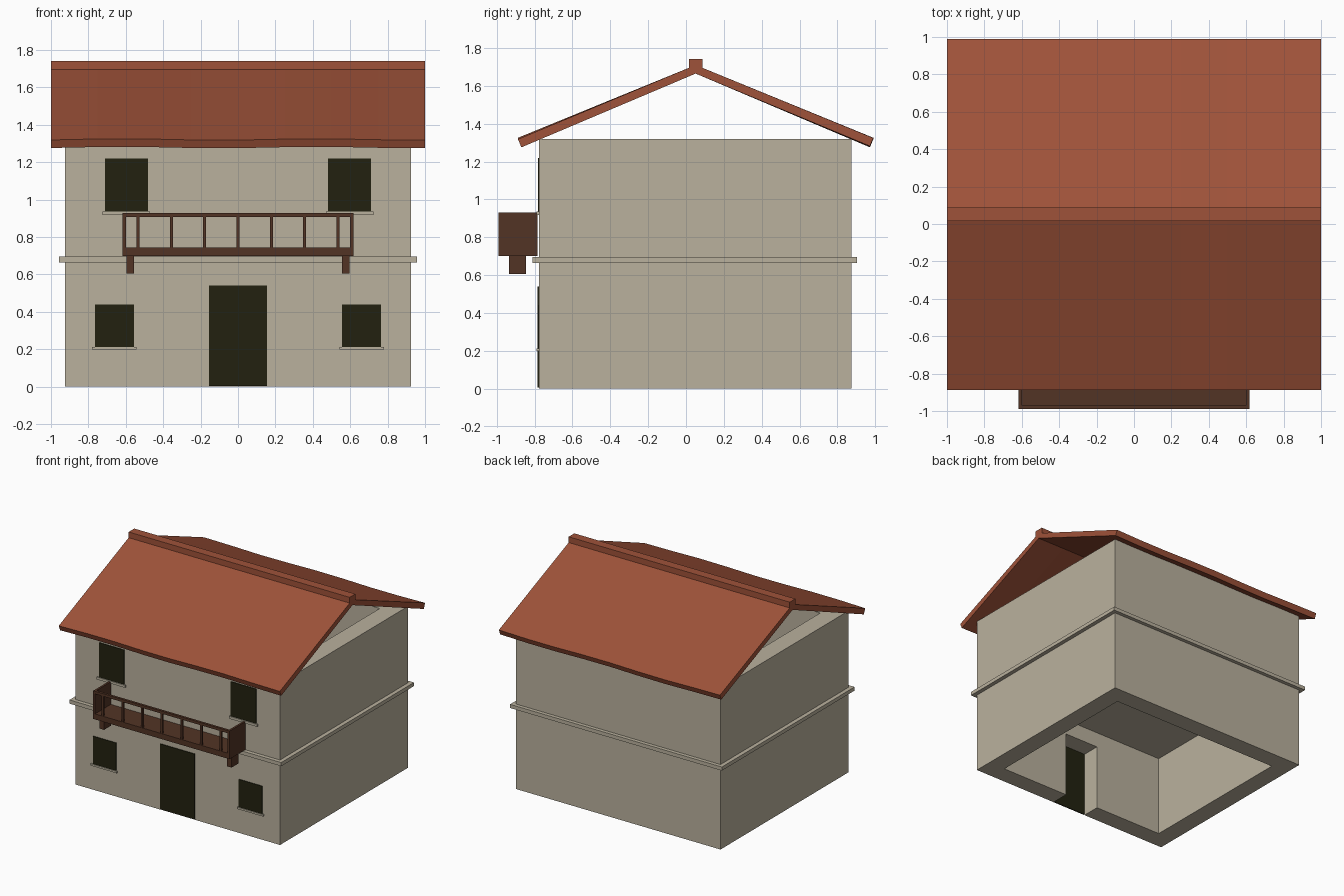
import bpy
import bmesh
import math

if "Cube" in bpy.data.objects:
    bpy.data.objects.remove(bpy.data.objects["Cube"], do_unlink=True)


def material(name, rgb):
    m = bpy.data.materials.new(name)
    m.use_nodes = True
    m.diffuse_color = (*rgb, 1)
    m.node_tree.nodes["Principled BSDF"].inputs["Base Color"].default_value = (*rgb, 1)
    return m


PLASTER = material("plaster", (0.49, 0.44, 0.34))
TILE = material("roof_tile", (0.345, 0.085, 0.041))
WOOD = material("dark_wood", (0.085, 0.034, 0.018))
DARK = material("dark_opening", (0.016, 0.0155, 0.005))


def finish(name, bm, mat):
    bmesh.ops.recalc_face_normals(bm, faces=bm.faces)
    mesh = bpy.data.meshes.new(name)
    bm.to_mesh(mesh)
    bm.free()
    mesh.materials.append(mat)
    ob = bpy.data.objects.new(name, mesh)
    bpy.context.collection.objects.link(ob)
    return ob


def box(name, xs, ys, zs, mat):
    """Box given by its extents along each axis."""
    bm = bmesh.new()
    bmesh.ops.create_cube(bm, size=1)
    for v in bm.verts:
        v.co = [(a + b) / 2 + c * (b - a) for c, (a, b) in zip(v.co, (xs, ys, zs))]
    return finish(name, bm, mat)


def pair(name, xs, ys, zs, mat):
    """Matching boxes on the left (+x) and right (-x) sides."""
    box("left_" + name, xs, ys, zs, mat)
    box("right_" + name, (-xs[1], -xs[0]), ys, zs, mat)


def cut(target, cutter):
    mod = target.modifiers.new("cut", "BOOLEAN")
    mod.operation = "DIFFERENCE"
    mod.solver = "EXACT"
    mod.object = cutter
    bpy.context.view_layer.objects.active = target
    bpy.ops.object.modifier_apply(modifier=mod.name)
    bpy.data.objects.remove(cutter, do_unlink=True)


# Hollow walls, open at top and bottom, with a doorway
HALF, FRONT, BACK, THICK = 0.925, -0.778, 0.875, 0.15
walls = box("walls", (-HALF, HALF), (FRONT, BACK), (0, 1.32), PLASTER)
cut(walls, box("room_cutter", (THICK - HALF, HALF - THICK),
               (FRONT + THICK, BACK - THICK), (-1, 2), PLASTER))
cut(walls, box("doorway_cutter", (-0.155, 0.155), (-1, -0.5), (-1, 0.54), PLASTER))

# Upper floor slab, showing outside as a belt course
box("floor_slab", (-0.958, 0.958), (-0.81, 0.905), (0.665, 0.695), PLASTER)

# Door, windows and sills
box("door", (-0.155, 0.155), (-0.785, -0.777), (0.005, 0.54), DARK)
pair("lower_window", (0.555, 0.765), (-0.783, -0.776), (0.21, 0.44), DARK)
pair("upper_window", (0.482, 0.71), (-0.783, -0.776), (0.935, 1.22), DARK)
pair("lower_sill", (0.544, 0.78), (-0.79, -0.77), (0.198, 0.213), PLASTER)
pair("upper_sill", (0.47, 0.725), (-0.79, -0.77), (0.917, 0.937), PLASTER)

# Balcony
OUT, IN = -0.99, -0.785
box("balcony_floor", (-0.615, 0.615), (OUT, IN), (0.70, 0.745), WOOD)
box("balcony_rail", (-0.615, 0.615), (OUT, OUT + 0.02), (0.908, 0.93), WOOD)
pair("balcony_end", (0.6, 0.617), (OUT, IN), (0.70, 0.93), WOOD)
pair("balcony_bracket", (0.557, 0.597), (-0.935, -0.845), (0.605, 0.70), WOOD)
for i in range(7):
    x = (i - 3) * 0.178
    box(f"baluster_{i + 1}", (x - 0.008, x + 0.008), (OUT + 0.002, OUT + 0.018),
        (0.74, 0.91), WOOD)


# Roof slopes with gently uneven eaves
def roof_slope(name, side):
    mid, steps = 0.051, 8
    section = [(0, 1.71), (0.939, 1.322), (0.921, 1.279), (0, 1.665)]
    bm = bmesh.new()
    rings = []
    for i in range(steps + 1):
        x = -1 + 2 * i / steps
        wave = 0.004 * math.sin(6 * x + side)
        rings.append([bm.verts.new((x, mid + side * d, z + (wave if d else 0)))
                      for d, z in section])
    for a, b in zip(rings, rings[1:]):
        for k in range(4):
            n = (k + 1) % 4
            bm.faces.new((a[k], a[n], b[n], b[k]))
    bm.faces.new(rings[0])
    bm.faces.new(rings[-1])
    finish(name, bm, TILE)


roof_slope("front_roof", -1)
roof_slope("back_roof", 1)
box("ridge_cap", (-1, 1), (0.015, 0.088), (1.69, 1.742), TILE)
